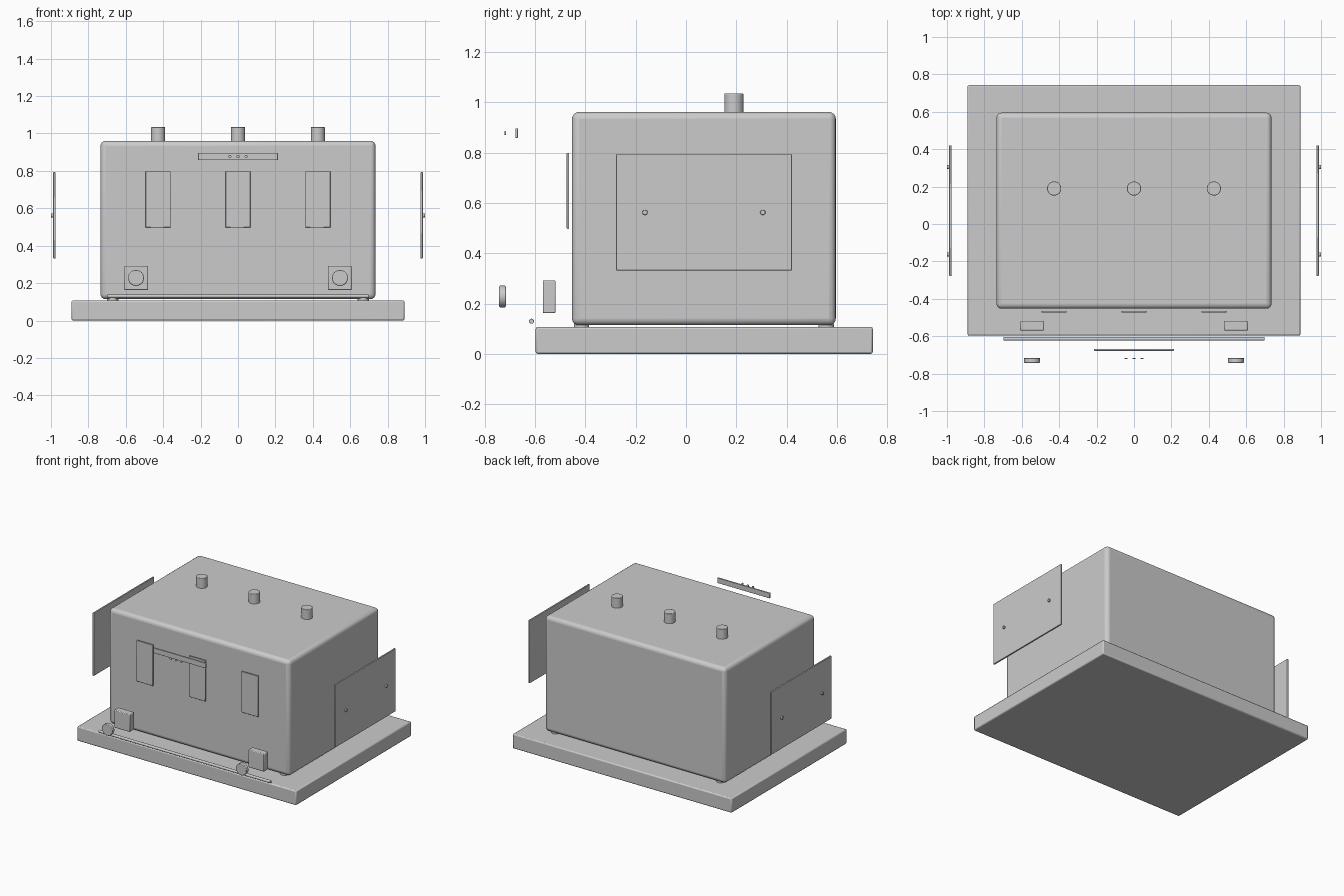
import bpy, math

if "Cube" in bpy.data.objects:
    bpy.data.objects.remove(bpy.data.objects["Cube"])

grey = bpy.data.materials.new("plain_grey")
grey.diffuse_color = (0.6, 0.6, 0.6, 1)
grey.use_nodes = True
grey.node_tree.nodes["Principled BSDF"].inputs["Base Color"].default_value = grey.diffuse_color


def finish(ob, name, bevel, segments):
    ob.name = name
    ob.data.materials.append(grey)
    if bevel:
        m = ob.modifiers.new("bevel", 'BEVEL')
        m.width = bevel
        m.segments = segments
        m.limit_method = 'ANGLE'
        m.angle_limit = math.radians(40)
    bpy.ops.object.shade_smooth_by_angle(angle=math.radians(35))
    return ob


def box(name, x, y, z, bevel=0, segments=2):
    """Box from (low, high) ranges on each axis."""
    c = [(a + b) / 2 for a, b in (x, y, z)]
    bpy.ops.mesh.primitive_cube_add(size=1, location=c)
    ob = bpy.context.object
    ob.scale = [b - a for a, b in (x, y, z)]
    bpy.ops.object.transform_apply(location=False, rotation=False, scale=True)
    return finish(ob, name, bevel, segments)


def rod(name, axis, centre, r, length, bevel=0, verts=32):
    rot = {'x': (0, math.pi / 2, 0), 'y': (math.pi / 2, 0, 0), 'z': (0, 0, 0)}[axis]
    bpy.ops.mesh.primitive_cylinder_add(vertices=verts, radius=r, depth=length,
                                        location=centre, rotation=rot)
    return finish(bpy.context.object, name, bevel, 2)


# Plinth and main housing
box("base", (-0.89, 0.89), (-0.597, 0.742), (0, 0.107), 0.008)
box("housing", (-0.735, 0.735), (-0.453, 0.595), (0.114, 0.961), 0.027, 4)

# Small feet between housing and plinth
for x in (-0.67, 0.67):
    for y in (-0.415, 0.557):
        rod("foot", 'z', (x, y, 0.113), 0.03, 0.016)

# Roof vents and front window plates
for x in (-0.427, 0, 0.427):
    rod("vent", 'z', (x, 0.19, 0.994), 0.038, 0.08, 0.003)
    box("window_plate", (x - 0.067, x + 0.067), (-0.474, -0.464), (0.497, 0.798), 0.003)

# Control strip with three indicator dots
box("control_strip", (-0.213, 0.213), (-0.678, -0.668), (0.858, 0.896), 0.001, 1)
for x in (-0.043, 0, 0.043):
    rod("indicator", 'y', (x, -0.718, 0.877), 0.008, 0.005, verts=16)

# Lamp blocks, lamp discs and front rail
for x in (-0.545, 0.545):
    box("lamp_block", (x - 0.064, x + 0.064), (-0.569, -0.518), (0.162, 0.292), 0.005)
    rod("lamp_disc", 'y', (x, -0.729, 0.228), 0.043, 0.027, 0.004)
rod("front_rail", 'x', (0, -0.614, 0.13), 0.01, 1.395, 0.001, verts=16)

# Side panels with two knobs each
for s in (-1, 1):
    box("side_panel", sorted((s * 0.976, s * 0.988)), (-0.278, 0.421), (0.332, 0.793), 0.002)
    for y in (-0.163, 0.305):
        rod("panel_knob", 'x', (s * 0.994, y, 0.562), 0.0105, 0.012, 0.002, verts=16)
